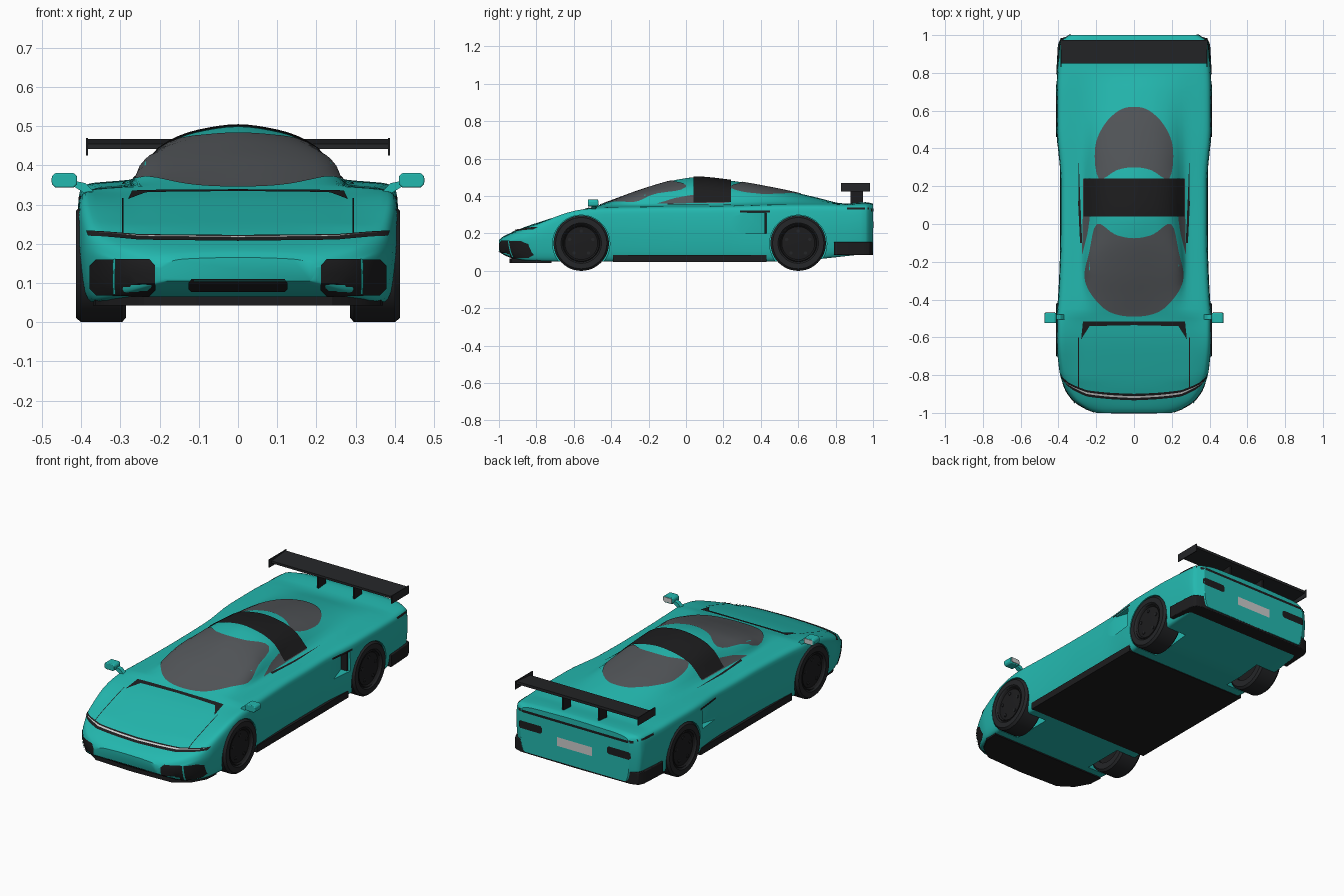
import bpy, bmesh, math
from mathutils import Vector
from mathutils.bvhtree import BVHTree

if "Cube" in bpy.data.objects:
    bpy.data.objects.remove(bpy.data.objects["Cube"])


def material(name, rgb):
    m = bpy.data.materials.new(name)
    m.diffuse_color = (*rgb, 1)
    m.use_nodes = True
    m.node_tree.nodes["Principled BSDF"].inputs["Base Color"].default_value = m.diffuse_color
    return m


TEAL = material("teal_paint", (0.017, 0.48, 0.43))
BLACK = material("black_trim", (0.012, 0.012, 0.013))
RUBBER = material("rubber", (0.018, 0.019, 0.021))
GLASS = material("glass", (0.085, 0.092, 0.1))
WHITE = material("light", (0.8, 0.8, 0.78))


def smooth(ob):
    bpy.ops.object.select_all(action='DESELECT')
    ob.select_set(True)
    bpy.context.view_layer.objects.active = ob
    bpy.ops.object.shade_smooth_by_angle(angle=math.radians(32))


def finish(name, bm, mat, mirror=False, bevel=0, closed=True):
    if closed:
        bmesh.ops.recalc_face_normals(bm, faces=bm.faces)
    me = bpy.data.meshes.new(name)
    bm.to_mesh(me)
    bm.free()
    ob = bpy.data.objects.new(name, me)
    bpy.context.collection.objects.link(ob)
    if mat:
        me.materials.append(mat)
    if bevel:
        b = ob.modifiers.new("bevel", 'BEVEL')
        b.width, b.segments = bevel, 3
    if mirror:
        ob.modifiers.new("mirror", 'MIRROR')
    smooth(ob)
    return ob


def prism(name, pts, axis, lo, hi, mat, **kw):
    """Extrude a 2D outline along an axis (0, 1 or 2)."""
    bm = bmesh.new()

    def at(p, h):
        c = list(p)
        c.insert(axis, h)
        return bm.verts.new(c)
    a, b = [at(p, lo) for p in pts], [at(p, hi) for p in pts]
    bm.faces.new(a)
    bm.faces.new(b[::-1])
    for i in range(len(pts)):
        j = (i + 1) % len(pts)
        bm.faces.new((a[i], b[i], b[j], a[j]))
    return finish(name, bm, mat, **kw)


def rect(u0, u1, v0, v1, c=0):
    """Rectangle outline, with corners cut by c."""
    if not c:
        return [(u0, v0), (u1, v0), (u1, v1), (u0, v1)]
    return [(u0 + c, v0), (u1 - c, v0), (u1, v0 + c), (u1, v1 - c),
            (u1 - c, v1), (u0 + c, v1), (u0, v1 - c), (u0, v0 + c)]


def lathe(name, profile, y, z, mat, n=48):
    """Turn an (x, radius) profile around the axle at y, z; mirrored to the other side."""
    bm = bmesh.new()
    rings = [[bm.verts.new((x, y + r * math.cos(k * math.tau / n), z + r * math.sin(k * math.tau / n)))
              for k in range(n)] for x, r in profile]
    for a, b in zip(rings, rings[1:]):
        for k in range(n):
            bm.faces.new((a[k], a[k - 1], b[k - 1], b[k]))
    bmesh.ops.remove_doubles(bm, verts=bm.verts, dist=1e-5)
    return finish(name, bm, mat, mirror=True)


def sym(half):
    return half + [(-x, v) for x, v in reversed(half) if x > 0]


def seg(p, h, t):
    """Monotone cubic through p[1] and p[2]."""
    hm = lambda a, b: 2 * a * b / (a + b) if a * b > 0 else 0
    s = [(p[i + 1] - p[i]) / h[i] for i in range(3)]
    m, n = hm(s[0], s[1]) * h[1], hm(s[1], s[2]) * h[1]
    e = t * t * (3 - 2 * t)
    return p[1] * (1 - e) + p[2] * e + t * (1 - t) * ((1 - t) * m - t * n)


# Body shell stations: y, half width, shoulder height, centre height
S = [(-1, .2, .15, .165), (-.98, .25, .165, .182), (-.93, .325, .19, .206), (-.86, .37, .218, .235),
     (-.78, .395, .255, .262), (-.6, .41, .32, .317), (-.5, .41, .334, .34), (-.4, .403, .338, .375),
     (-.25, .395, .34, .43), (-.05, .39, .342, .487), (.05, .39, .342, .5), (.24, .39, .345, .482),
     (.5, .41, .352, .437), (.7, .41, .353, .392), (.85, .405, .35, .36), (.96, .395, .352, .367),
     (1, .345, .345, .36)]


def ring(y, w, zs, zt):
    """Cross-section: flat floor, rounded flank, shoulder, then the cabin."""
    zb = .05 + .055 * max(0, (-y - .6) / .4) ** 5 + .045 * max(0, (y - .6) / .4)
    xc, zc = min(.28, .75 * w), min(zs + .01, zt - .003)
    xr = min(.2, w / 2) + .04 * math.exp(-((y + .22) / .15) ** 2) - .04 * min(1, max(0, (y - .24) / .5))
    zr = zc + .63 * (zt - zc)
    g = min(.03, (zs - zb) / 4)
    k = sym([(0, zb), (w * .9, zb), (w * .965, zb + g), (w, (zb + zs) / 2 + g), (w * .985, zs - g * .7),
             (w * .93, zs), (xc, zc), (xr, zr), (xr * .55, zr + .72 * (zt - zr)), (0, zt)])
    n = len(k)
    q = lambda i, c: [k[(i + o) % n][c] for o in (-1, 0, 1, 2)]
    return [(seg(q(i, 0), (1, 1, 1), t / 4), y, seg(q(i, 1), (1, 1, 1), t / 4)) for i in range(n) for t in range(4)]


ext = lambda p, q: tuple(2 * a - b for a, b in zip(p, q))
E = [ext(S[0], S[1])] + S + [ext(S[-1], S[-2])]
stations = []
for i in range(len(S) - 1):
    q = E[i:i + 4]
    h = [q[j + 1][0] - q[j][0] for j in range(3)]
    stations += [[q[1][0] + h[1] * t / 4] + [seg([r[c] for r in q], h, t / 4) for c in (1, 2, 3)] for t in range(4)]
stations.append(S[-1])
bm = bmesh.new()
rings = [[bm.verts.new(p) for p in ring(*s)] for s in stations]
for a, b in zip(rings, rings[1:]):
    for k in range(len(a)):
        bm.faces.new((a[k - 1], a[k], b[k], b[k - 1]))
bm.faces.new(rings[0])
bm.faces.new(rings[-1])
bmesh.ops.recalc_face_normals(bm, faces=bm.faces)
tree = BVHTree.FromBMesh(bm)
body = finish("body_shell", bm, TEAL)

# Wheel wells and side scoops cut from the shell
AXLES = {"front": -.56, "rear": .6}
cutters = [lathe("well_cutter", [(.25, 0), (.25, .153), (.5, .153), (.5, 0)], y, .145, None) for y in AXLES.values()]
cutters.append(prism("scoop_cutter", [(.395, .29), (.35, .43), (.45, .43), (.45, .29)], 2, .2, .31, None, mirror=True))
for c in cutters:
    m = body.modifiers.new("cut", 'BOOLEAN')
    m.operation, m.solver, m.object = 'DIFFERENCE', 'EXACT', c
dg = bpy.context.evaluated_depsgraph_get()
cut_mesh = bpy.data.meshes.new_from_object(body.evaluated_get(dg))
body.modifiers.clear()
body.data = cut_mesh
for c in cutters:
    bpy.data.objects.remove(c)
smooth(body)


def patch(name, pts, d, mat, off=.003, step=.025, curved=False, mirror=False):
    """Drape a 2D outline onto the shell along direction d."""
    d = Vector(d)
    a = max(range(3), key=lambda i: abs(d[i]))
    if curved:
        n, v = len(pts), [Vector(p) for p in pts]
        pts = []
        for i in range(n):
            p, q, r, s = (v[(i + o) % n] for o in (-1, 0, 1, 2))
            pts += [.5 * (2*q + (r - p)*t + (2*p - 5*q + 4*r - s)*t*t + (3*q - p - 3*r + s)*t**3)
                    for t in (0, .25, .5, .75)]
    bm = bmesh.new()
    vs = []
    for p in pts:
        c = list(p)
        c.insert(a, -2 * d[a])
        vs.append(bm.verts.new(c))
    bm.faces.new(vs)
    for ax in {0, 1, 2} - {a}:
        no = Vector([float(i == ax) for i in range(3)])
        lo, hi = min(v.co[ax] for v in bm.verts), max(v.co[ax] for v in bm.verts)
        for k in range(math.floor(lo / step) + 1, math.ceil(hi / step)):
            bmesh.ops.bisect_plane(bm, geom=bm.verts[:] + bm.edges[:] + bm.faces[:],
                                   plane_co=no * k * step, plane_no=no)
    bm.normal_update()
    if bm.faces[:][0].normal.dot(d) > 0:
        bmesh.ops.reverse_faces(bm, faces=bm.faces[:])
    for v in bm.verts:
        hit = tree.ray_cast(v.co, d)
        if hit[0] is None:
            v.co[a] = -d[a] * (.4, 1, .35)[a]
            hit = tree.find_nearest(v.co)
        nrm = hit[1] if hit[1].dot(d) < 0 else -hit[1]
        v.co = hit[0] + nrm * off
    return finish(name, bm, mat, mirror=mirror, closed=False)


TOP, FRONT, REAR, SIDE = (0, 0, -1), (0, 1, 0), (0, -1, 0), (-1, 0, 0)

# Glass and roof band
screen = [(0, -.49), (.13, -.465), (.22, -.38), (.26, -.28), (.235, -.15), (.195, 0), (.1, -.055), (0, -.075)]
patch("windscreen", sym(screen), TOP, GLASS, curved=True)
rear = [(0, .3), (.09, .285), (.185, .24), (.205, .4), (.16, .52), (.08, .6), (0, .62)]
patch("rear_window", sym(rear), TOP, GLASS, curved=True)
patch("roof_band", rect(-.265, .265, .04, .24), TOP, BLACK, off=.005)
patch("side_window", [(-.16, .357), (-.06, .388), (.03, .404), (.12, .395), (.24, .362)], SIDE, GLASS, mirror=True)
patch("side_window_trim", [(.272, -.1), (.285, -.1), (.295, .1), (.292, .33), (.283, .1)], TOP, BLACK, mirror=True)

# Cowl, bonnet seams, front light bar
patch("cowl", sym([(0, -.515), (.27, -.515), (.28, -.61), (.235, -.54), (0, -.535)]), TOP, BLACK)
patch("bonnet_seam", rect(.292, .296, -.87, -.6), TOP, BLACK, off=.002, mirror=True)
patch("light_bar_housing", sym([(0, .205), (.25, .208), (.38, .22), (.385, .233), (.25, .222), (0, .22)]), FRONT, BLACK)
patch("light_bar", sym([(0, .211), (.25, .214), (.372, .227), (.25, .218), (0, .215)]), FRONT, WHITE, off=.006)

# Front bumper openings and chin
patch("bumper_vent", rect(.21, .375, .07, .16, .016), FRONT, BLACK, off=.004, mirror=True)
patch("vent_divider", rect(.308, .314, .075, .16), FRONT, TEAL, off=.008, mirror=True)
patch("centre_grille", rect(-.126, .126, .08, .11, .007), FRONT, BLACK)
prism("chin_lip", sym([(0, -.945), (.24, -.935), (.32, -.88), (.365, -.8), (.37, -.72), (0, -.72)]), 2, .043, .066, BLACK)

# Floor with sills, side intake, rear bumper
prism("floor_and_sills", rect(-.393, .393, -.39, .43), 2, .046, .085, BLACK)
prism("side_intake", rect(.345, .392, .42, .434), 2, .2, .31, BLACK, mirror=True)
patch("intake_trim", rect(.29, .45, .312, .322), SIDE, BLACK, mirror=True)
tail = sym([(0, 1), (.345, .996), (.388, .982), (.403, .95), (.412, .79), (0, .79)])
prism("rear_bumper", tail, 2, .085, .155, BLACK, bevel=.004)

# Tail details
patch("tail_strip", rect(-.36, .36, .318, .332), REAR, BLACK)
patch("tail_strip_side", rect(.86, .975, .328, .338), SIDE, BLACK, mirror=True)
patch("tail_light", rect(.205, .35, .225, .268, .009), REAR, BLACK, mirror=True)
patch("number_plate", rect(-.11, .11, .185, .235), REAR, WHITE, off=.004)

# Rear wing
prism("wing_blade", [(.85, .442), (.975, .452), (.975, .467), (.85, .455)], 0, -.385, .385, RUBBER)
prism("wing_endplate", rect(.83, .985, .425, .47), 0, .383, .388, RUBBER, mirror=True)
prism("wing_support", rect(.88, .945, .35, .45), 0, .108, .118, BLACK, mirror=True)

# Door mirrors
prism("mirror_housing", rect(.41, .475, .343, .381, .009), 1, -.525, -.47, TEAL, bevel=.004, mirror=True)
prism("mirror_glass", rect(.417, .468, .35, .375), 1, -.471, -.467, WHITE, mirror=True)
prism("mirror_stalk", [(.36, .325), (.385, .325), (.425, .35), (.425, .362), (.39, .355)], 1, -.505, -.48, TEAL, mirror=True)

# Wheels
TYRE = [(.285, .1), (.285, .136), (.296, .148), (.4, .148), (.413, .137), (.413, .108), (.405, .1), (.285, .1)]
RIM = [(.3, 0), (.3, .102), (.404, .102), (.409, .096), (.4, .088), (.404, .035), (.404, 0)]
BOLT = [(.398, 0), (.398, .009), (.406, .009), (.406, 0)]
for side, y in AXLES.items():
    lathe(side + "_tyre", TYRE, y, .148, RUBBER)
    lathe(side + "_rim", RIM, y, .148, BLACK)
    for k in range(5):
        t = k * math.tau / 5 + math.pi / 2
        lathe(f"{side}_wheel_bolt_{k}", BOLT, y + .065 * math.cos(t), .148 + .065 * math.sin(t), RUBBER, n=12)
